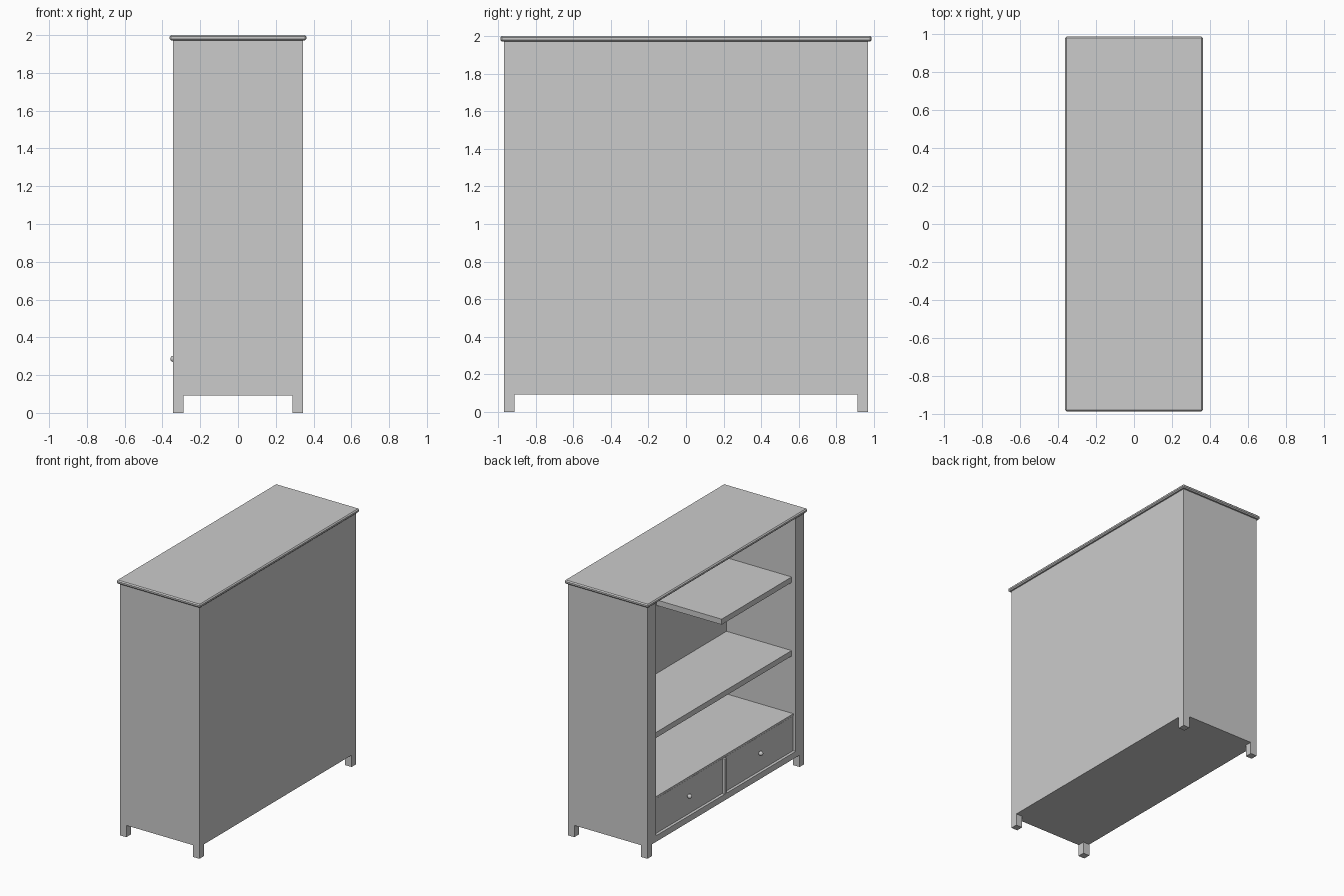
import bpy, math

if "Cube" in bpy.data.objects:
    bpy.data.objects.remove(bpy.data.objects["Cube"])

HX, HY = 0.344, 0.968      # carcass half sizes
IY, BX = 0.865, 0.255      # inner side wall, inner back wall
Z0, Z1 = 0.092, 1.972      # carcass bottom and top


def box(name, x0, x1, y0, y1, z0, z1):
    bpy.ops.mesh.primitive_cube_add(size=1, location=((x0+x1)/2, (y0+y1)/2, (z0+z1)/2))
    ob = bpy.context.object
    ob.name = name
    ob.scale = (x1-x0, y1-y0, z1-z0)
    bpy.ops.object.transform_apply(location=False, rotation=False, scale=True)
    return ob


def bevel(ob, width):
    m = ob.modifiers.new("edge", 'BEVEL')
    m.width = width
    m.segments = 1


# carcass: thick sides, back, base rail (open face looks towards -x)
for s, n in ((-1, "near"), (1, "far")):
    y = sorted((s*IY, s*HY))
    box(f"side_panel_{n}", -HX, HX, y[0], y[1], Z0, Z1)
box("back_panel", BX, HX, -IY, IY, Z0, Z1)
box("base", -HX, BX, -IY, IY, Z0, 0.14)

# overhanging top with small chamfer
top = box("top_board", -0.363, 0.363, -0.988, 0.988, Z1, 2.0)
bevel(top, 0.008)

# feet, flush with the outer corners
for sx in (-1, 1):
    for sy in (-1, 1):
        x = sorted((sx*HX, sx*(HX-0.055)))
        y = sorted((sy*HY, sy*(HY-0.055)))
        box("foot", x[0], x[1], y[0], y[1], 0, Z0)

# shelves: one full width, one half width
box("middle_shelf", -0.309, BX, -IY, IY, 0.877, 0.92)
box("upper_half_shelf", -0.309, BX, -IY, 0, 1.453, 1.496)

# drawer compartment lid, divider, drawers and knobs
FX = -0.324
box("drawer_lid", FX, BX, -IY, IY, 0.415, 0.43)
box("drawer_divider", -HX, BX, -0.012, 0.012, 0.14, 0.415)
for s in (-1, 1):
    y = sorted((s*0.014, s*(IY-0.002)))
    box("drawer", FX, BX-0.01, y[0], y[1], 0.142, 0.414)
    yk, zk = s*0.44, 0.286
    bpy.ops.mesh.primitive_cylinder_add(vertices=16, radius=0.008, depth=0.02,
                                        location=(FX-0.008, yk, zk),
                                        rotation=(0, math.pi/2, 0))
    bpy.context.object.name = "knob_stem"
    bpy.ops.mesh.primitive_uv_sphere_add(segments=16, ring_count=10, radius=0.017,
                                         location=(-0.341, yk, zk))
    bpy.context.object.name = "knob"
    bpy.ops.object.shade_smooth_by_angle()
